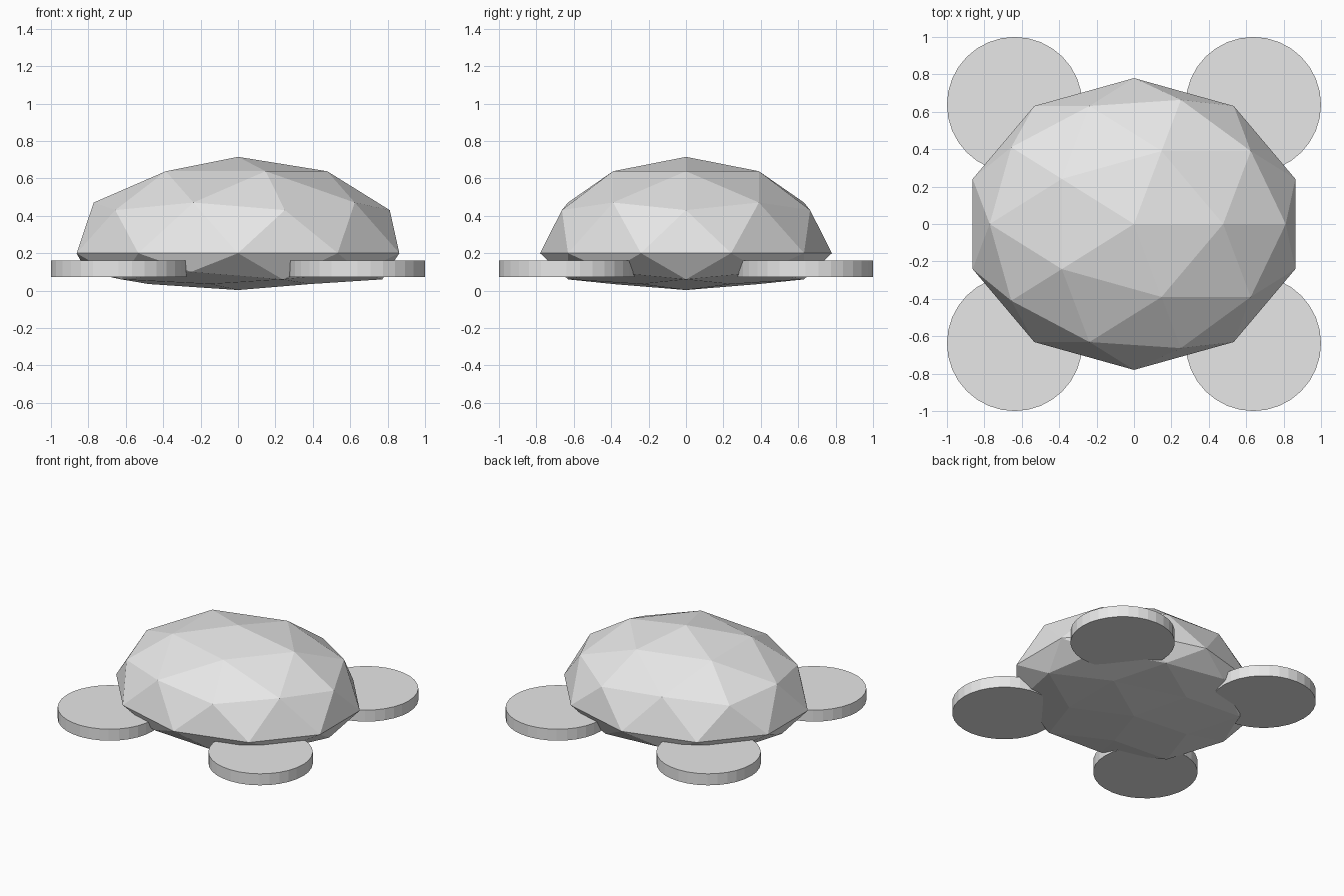
import bpy
import bmesh

if "Cube" in bpy.data.objects:
    bpy.data.objects.remove(bpy.data.objects["Cube"], do_unlink=True)

grey = bpy.data.materials.new("light grey")
grey.use_nodes = True
grey.diffuse_color = (0.8, 0.8, 0.8, 1)
grey.node_tree.nodes["Principled BSDF"].inputs["Base Color"].default_value = (0.8, 0.8, 0.8, 1)


def add_object(name, bm, location):
    mesh = bpy.data.meshes.new(name)
    bm.to_mesh(mesh)
    bm.free()
    mesh.materials.append(grey)
    obj = bpy.data.objects.new(name, mesh)
    obj.location = location
    bpy.context.collection.objects.link(obj)
    return obj


# Faceted shell: domed above the rim, flattened belly below it
RIM = 0.2
BELLY = [(0.447, 0.10), (0.526, 0.06), (0.851, 0.035), (1.0, 0.003)]

bm = bmesh.new()
bmesh.ops.create_icosphere(bm, subdivisions=2, radius=1)
for v in bm.verts:
    v.co.x *= 0.907
    v.co.y *= 0.78
    if v.co.z > -0.01:
        v.co.z *= 0.515
    else:
        depth = -v.co.z
        height = min(BELLY, key=lambda level: abs(level[0] - depth))[1]
        v.co.z = height - RIM
add_object("shell", bm, (0, 0, RIM))

# Four flat round feet
for side, sx in (("left", 1), ("right", -1)):
    for end, sy in (("front", -1), ("back", 1)):
        bm = bmesh.new()
        bmesh.ops.create_cone(bm, cap_ends=True, segments=32,
                              radius1=0.362, radius2=0.362, depth=0.088)
        add_object(f"{end}_{side}_foot", bm, (sx * 0.638, sy * 0.638, 0.116))
